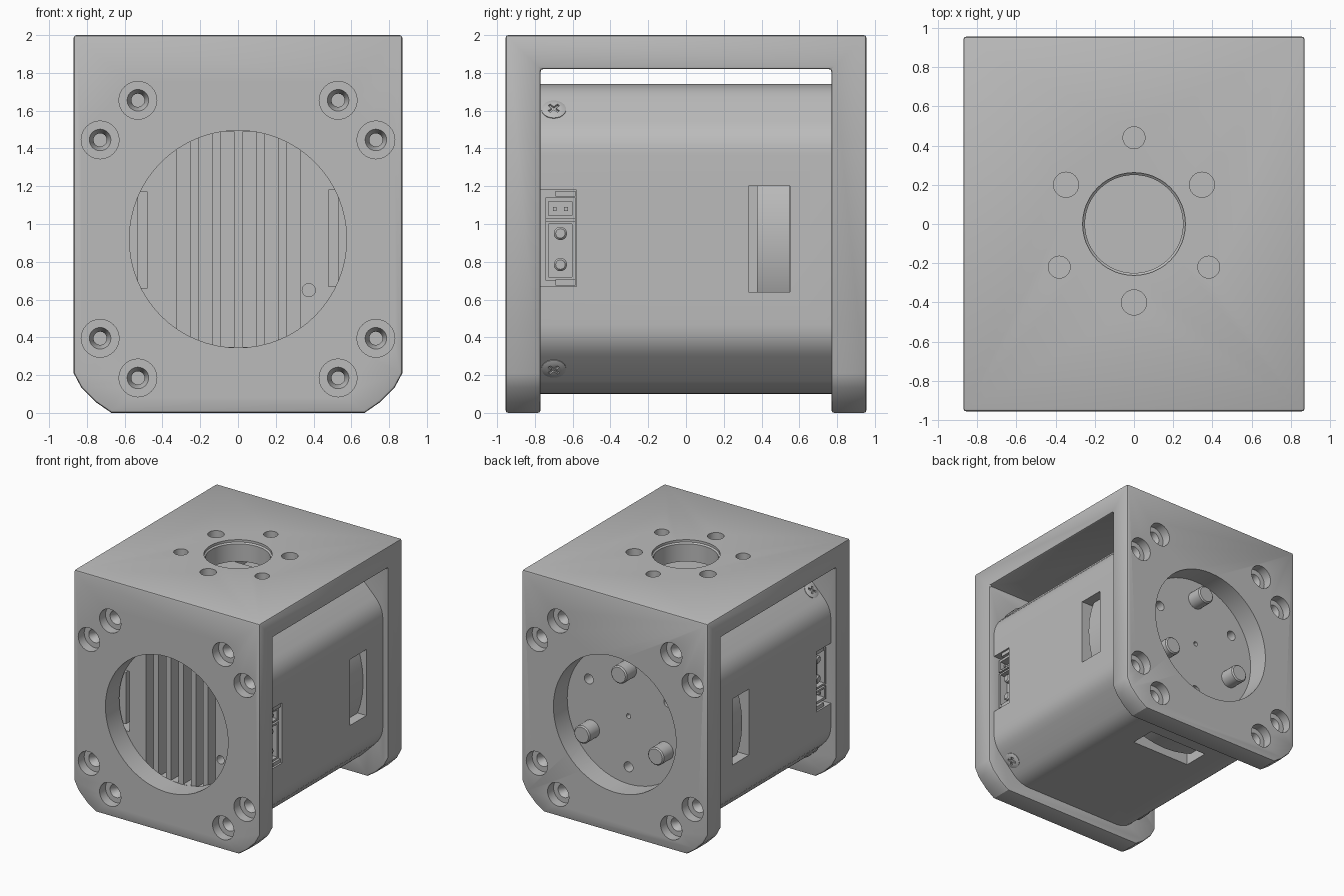
import bpy, bmesh, math
from mathutils import Vector, Matrix

if "Cube" in bpy.data.objects:
    bpy.data.objects.remove(bpy.data.objects["Cube"])

GREY = (0.50, 0.50, 0.50, 1)
mat = bpy.data.materials.new("grey metal")
mat.use_nodes = True
mat.diffuse_color = GREY
mat.node_tree.nodes["Principled BSDF"].inputs["Base Color"].default_value = GREY

CZ = 0.92      # height of the motor axis
HALF = 0.82    # half width of the motor
PLATE = 0.77   # inner face of the end plates
END = 0.955    # outer face of the end plates


def finish(name, bm):
    bmesh.ops.recalc_face_normals(bm, faces=bm.faces)
    mesh = bpy.data.meshes.new(name)
    bm.to_mesh(mesh)
    bm.free()
    mesh.materials.append(mat)
    obj = bpy.data.objects.new(name, mesh)
    bpy.context.collection.objects.link(obj)
    return obj


def loft(name, rings):
    bm = bmesh.new()
    loops = [[bm.verts.new(p) for p in ring] for ring in rings]
    n = len(loops[0])
    for a, b in zip(loops, loops[1:]):
        for i in range(n):
            bm.faces.new((a[i], a[(i + 1) % n], b[(i + 1) % n], b[i]))
    bm.faces.new(loops[0])
    bm.faces.new(loops[-1])
    return finish(name, bm)


def prism(name, outline, y0, y1):
    return loft(name, [[(x, y, z) for x, z in outline] for y in (y0, y1)])


def lathe(name, profile, loc, axis, seg=32):
    """Turn (radius, height) pairs around an axis through loc."""
    rot = Vector((0, 0, 1)).rotation_difference(Vector(axis)).to_matrix()
    turn = [2 * math.pi * i / seg for i in range(seg)]
    return loft(name, [[rot @ Vector((r * math.cos(t), r * math.sin(t), h)) + Vector(loc)
                        for t in turn] for r, h in profile])


def box(name, x, y, z, turn=0):
    """Box from ranges, turned about the motor axis."""
    obj = prism(name, [(x[0], z[0]), (x[1], z[0]), (x[1], z[1]), (x[0], z[1])], *y)
    pivot = Matrix.Translation((0, 0, CZ))
    obj.data.transform(pivot @ Matrix.Rotation(turn, 4, 'Y') @ pivot.inverted())
    return obj


def rounded(points, size, steps=5):
    """Replace every corner of an outline with a short curve."""
    out = []
    for i, p in enumerate(points):
        p, a, b = (Vector(q) for q in (p, points[i - 1], points[(i + 1) % len(points)]))
        s = p + (a - p).normalized() * size
        e = p + (b - p).normalized() * size
        for k in range(steps + 1):
            t = k / steps
            out.append(tuple(s * (1 - t) ** 2 + p * 2 * t * (1 - t) + e * t * t))
    return out


def apply(obj, mod):
    bpy.context.view_layer.objects.active = obj
    bpy.ops.object.modifier_apply(modifier=mod.name)


def cut(obj, *cutters):
    for c in cutters:
        mod = obj.modifiers.new("cut", 'BOOLEAN')
        mod.operation, mod.solver, mod.object = 'DIFFERENCE', 'EXACT', c
        apply(obj, mod)
        bpy.data.objects.remove(c)


def smooth(obj, angle=30):
    bpy.ops.object.select_all(action='DESELECT')
    obj.select_set(True)
    bpy.context.view_layer.objects.active = obj
    bpy.ops.object.shade_smooth_by_angle(angle=math.radians(angle))


# Mounting bracket: two end plates joined by a top plate
lower = rounded([(-0.87, 0), (0.87, 0), (0.87, 1), (-0.87, 1)], 0.0, 1)
side = [(0.87, 2), (0.87, 0.21), (0.83, 0.135), (0.75, 0.055), (0.67, 0)]
outline = side + [(-x, z) for x, z in reversed(side)]
bracket = prism("bracket", outline, -END, END)
cut(bracket, box("inside", (-1, 1), (-PLATE, PLATE), (-1, 1.82)))
bevel = bracket.modifiers.new("edges", 'BEVEL')
bevel.width, bevel.segments, bevel.angle_limit = 0.014, 2, math.radians(50)
apply(bracket, bevel)

# Large openings, counterbored screw holes and the top hole pattern
cut(bracket, lathe("bore", [(0.575, -1.1), (0.575, 1.1)], (0, 0, CZ), (0, 1, 0), 64))
for s in (-1, 1):
    for x, z in ((0.53, 0.735), (0.73, 0.525)):
        for sx in (-1, 1):
            for sz in (-1, 1):
                cut(bracket, lathe("bolt", [(0.1, 0.1), (0.1, -0.08), (0.057, -0.08),
                                            (0.035, -0.13), (0.035, -0.3)],
                                   (sx * x, s * END, CZ + sz * z), (0, s, 0)))
cut(bracket, lathe("top_bore", [(0.262, 0.1), (0.262, -0.02), (0.25, -0.03), (0.25, -0.3)],
                   (0, 0, 2), (0, 0, 1), 48))
for i in range(6):
    a = math.radians(30 + 60 * i)
    r, d = (0.064, 0.4) if i % 2 == 0 else (0.056, 0.44)
    cut(bracket, lathe("top_hole", [(r, 0.1), (r, -0.3)],
                       (d * math.cos(a), d * math.sin(a), 2), (0, 0, 1)))
smooth(bracket)

# Motor housing: square with softened chamfered corners
c = HALF - 0.27
octagon = [(c, -HALF), (HALF, -c), (HALF, c), (c, HALF),
           (-c, HALF), (-HALF, c), (-HALF, -c), (-c, -HALF)]
housing = prism("motor_housing", [(x, z + CZ) for x, z in rounded(octagon, 0.1)],
                -PLATE, PLATE)

# Windows on all four sides
for i in range(4):
    cut(housing, box("window", (0.70, 1), (0.33, 0.55), (CZ - 0.28, CZ + 0.28), i * math.pi / 2))

# Cooling slots and sensor hole in the front
for i in range(6):
    x = -0.29 + 0.117 * i
    cut(housing, box("slot", (x - 0.035, x + 0.035), (-1, -0.66), (CZ - 0.57, CZ + 0.57)))
cut(housing, lathe("sensor", [(0.035, -0.1), (0.035, 0.1)], (0.375, -PLATE, 0.65), (0, 1, 0), 20))

# Connector bays open to the side and the front
for turn in (0, math.pi):
    cut(housing, box("bay", (0.48, 1), (-1, -0.58), (0.67, 1.18), turn))

# Holes and centre mark in the rear face
for a in (30, 150, 270):
    t = math.radians(a)
    cut(housing, lathe("rear_hole", [(0.042, -0.1), (0.042, 0.1)],
                       (0.43 * math.cos(t), PLATE, CZ + 0.43 * math.sin(t)), (0, 1, 0), 20))
cut(housing, lathe("centre", [(0.02, -0.1), (0.02, 0.1)], (0, PLATE, CZ), (0, 1, 0), 16))
smooth(housing)

# Rotor ring seen through the windows
smooth(lathe("rotor_ring", [(0.79, 0.375), (0.79, 0.549)], (0, 0, CZ), (0, 1, 0), 48))

# Drive pegs on the rear face
for i, a in enumerate((90, 210, 330)):
    t = math.radians(a)
    smooth(lathe(f"drive_peg_{i + 1}", [(0.075, -0.02), (0.075, 0.125), (0.065, 0.135)],
                 (0.4 * math.cos(t), PLATE, CZ + 0.4 * math.sin(t)), (0, 1, 0), 24))

# Cross head screws on the chamfers
for i in range(4):
    turn = math.radians(45 + 90 * i)
    u = Vector((math.cos(turn), 0, math.sin(turn)))
    dist = (HALF + c) / math.sqrt(2)
    screw = lathe(f"corner_screw_{i + 1}", [(0.065, -0.05), (0.065, 0.004), (0.045, 0.012)],
                  Vector((0, -0.7, CZ)) + u * dist, u, 24)
    for k in (-1, 1):
        bar = box("bar", (dist - 0.02, dist + 0.1), (-0.035, 0.035), (CZ - 0.008, CZ + 0.008))
        pivot = Matrix.Translation((0, 0, CZ))
        bar.data.transform(Matrix.Translation((0, -0.7, 0)) @ pivot
                           @ Matrix.Rotation(-turn, 4, 'Y')
                           @ Matrix.Rotation(k * math.pi / 4, 4, 'X') @ pivot.inverted())
        cut(screw, bar)
    smooth(screw)

# Side connectors: a two pin socket above a round pin power socket
for label, turn in (("left", 0), ("right", math.pi)):
    block = box(f"{label}_connector", (0.53, 0.79), (-0.745, -0.585), (0.70, 1.14), turn)
    cut(block, box("small", (0.72, 1), (-0.727, -0.603), (1.045, 1.12), turn),
        box("large", (0.72, 1), (-0.727, -0.603), (0.72, 1.0), turn),
        box("split", (0.75, 1), (-1, -0.5), (1.015, 1.03), turn))
    s = 1 if turn == 0 else -1
    for z in (0.785, 0.95):
        smooth(lathe(f"{label}_power_pin", [(0.035, -0.1), (0.035, 0.05), (0.025, 0.06)],
                     (s * 0.72, -0.665, CZ + s * (z - CZ)), (s, 0, 0), 20))
    for y in (-0.695, -0.635):
        box(f"{label}_signal_pin", (0.7, 0.77), (y - 0.01, y + 0.01), (1.07, 1.09), turn)
    for z in (0.675, 1.145):
        box(f"{label}_clip", (0.6, 0.81), (-0.69, -0.585), (z, z + 0.03), turn)
